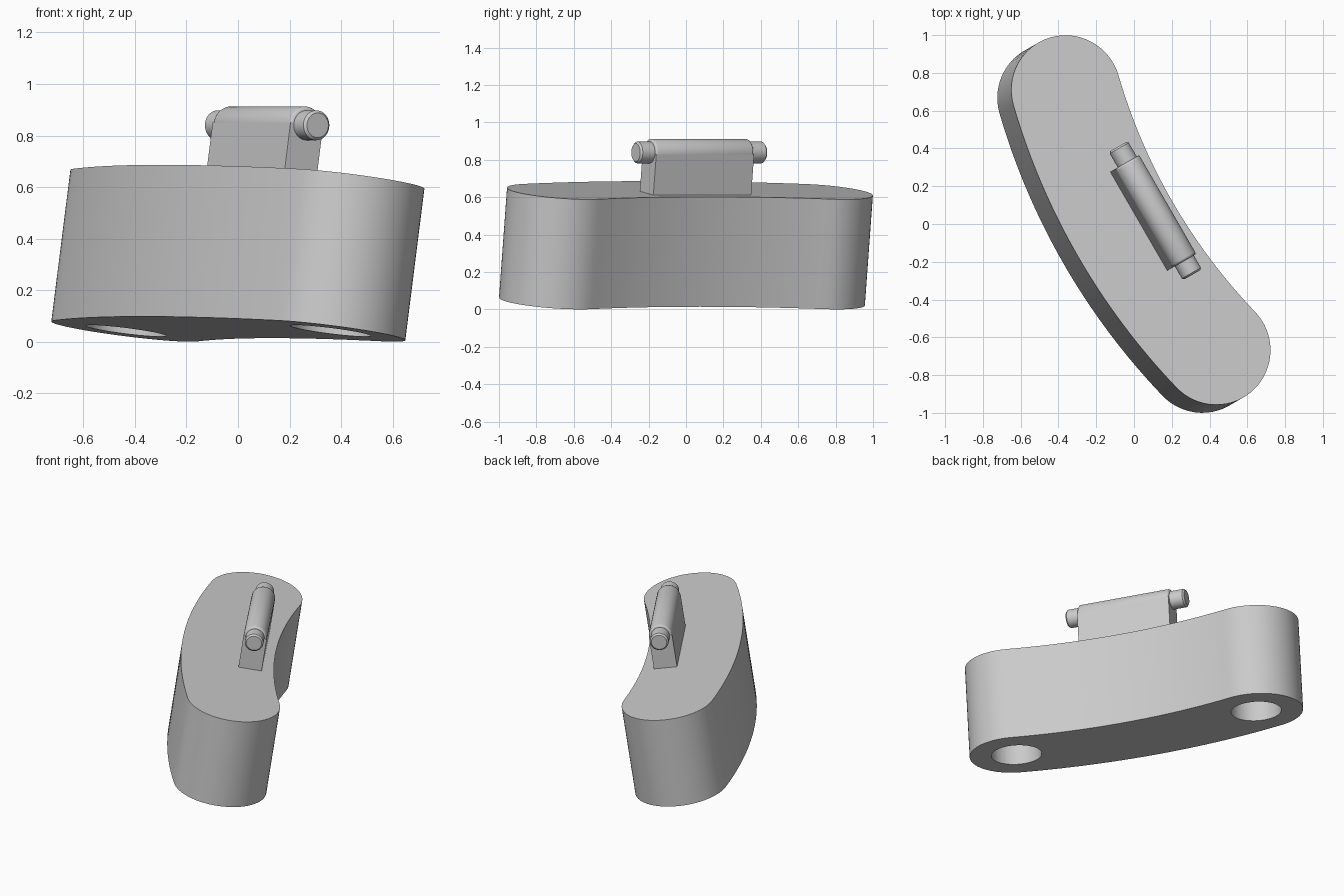
import bpy, bmesh
from math import sin, cos, pi, radians, asin, sqrt
from mathutils import Matrix, Vector

cube = bpy.data.objects.get("Cube")
if cube:
    bpy.data.objects.remove(cube, do_unlink=True)

grey = bpy.data.materials.new("plain grey")
grey.use_nodes = True
colour = (0.6, 0.6, 0.6, 1)
grey.diffuse_color = colour
grey.node_tree.nodes["Principled BSDF"].inputs["Base Color"].default_value = colour

# The whole part is turned in plan and tipped about its long axis
TILT = Matrix.Rotation(radians(-60), 4, 'Z') @ Matrix.Rotation(radians(-8.27), 4, 'X')


def prism(name, outline, start, end, along_x=False):
    """Extrude a closed outline along local z, or along local x."""
    bm = bmesh.new()
    place = (lambda a, b: (start, a, b)) if along_x else (lambda a, b: (a, b, start))
    face = bm.faces.new([bm.verts.new(place(*p)) for p in outline])
    step = Vector((end - start, 0, 0) if along_x else (0, 0, end - start))
    new = bmesh.ops.extrude_face_region(bm, geom=[face])["geom"]
    bmesh.ops.translate(bm, vec=step, verts=[v for v in new if isinstance(v, bmesh.types.BMVert)])
    bmesh.ops.recalc_face_normals(bm, faces=bm.faces)
    mesh = bpy.data.meshes.new(name)
    bm.to_mesh(mesh)
    bm.free()
    mesh.materials.append(grey)
    obj = bpy.data.objects.new(name, mesh)
    obj.matrix_world = TILT
    bpy.context.collection.objects.link(obj)
    return obj


def arc(cx, cy, r, a0, a1, n):
    return [(cx + r * cos(a0 + (a1 - a0) * i / n), cy + r * sin(a0 + (a1 - a0) * i / n))
            for i in range(n + 1)]


def select(obj):
    bpy.ops.object.select_all(action='DESELECT')
    obj.select_set(True)
    bpy.context.view_layer.objects.active = obj


def smooth(obj):
    select(obj)
    bpy.ops.object.shade_smooth_by_angle(angle=radians(35))


def bevel(obj, width, segments):
    mod = obj.modifiers.new("edge rounding", 'BEVEL')
    mod.width, mod.segments = width, segments
    mod.limit_method, mod.angle_limit = 'ANGLE', radians(50)
    select(obj)
    bpy.ops.object.modifier_apply(modifier=mod.name)


# Gently curved slot-shaped body: two concentric arcs joined by round ends
HALF, R, W = 0.793, 3.3, 0.292
MID_Y, BOTTOM, TOP = -0.049, 0.036, 0.63
sweep = asin(HALF / R)
cy = MID_Y + sqrt(R * R - HALF * HALF)
a0, a1 = -pi / 2 - sweep, -pi / 2 + sweep
outline = arc(0, cy, R + W, a0, a1, 32)
outline += arc(HALF, MID_Y, W, a1, a1 + pi, 32)[1:-1]
outline += arc(0, cy, R - W, a1, a0, 32)
outline += arc(-HALF, MID_Y, W, a0 + pi, a0 + 2 * pi, 32)[1:-1]
body = prism("curved_body", outline, BOTTOM, TOP)

# Blind round sockets in the underside
for side in (-1, 1):
    cutter = prism("socket_cutter", arc(side * HALF, MID_Y, 0.157, 0, 2 * pi, 48)[:-1],
                   BOTTOM - 0.1, BOTTOM + 0.45)
    cutter.hide_render = True
    mod = body.modifiers.new("socket", 'BOOLEAN')
    mod.operation, mod.object, mod.solver = 'DIFFERENCE', cutter, 'EXACT'
    select(body)
    bpy.ops.object.modifier_apply(modifier=mod.name)
    bpy.data.objects.remove(cutter, do_unlink=True)
smooth(body)

# Sharp-edged upright web rising from the top face
PIN_Y, PIN_Z, LUG_R, LUG_X = 0.011, 0.85, 0.073, 0.302
low, high = TOP - 0.03, PIN_Z
web = [(PIN_Y - LUG_R, low), (PIN_Y + LUG_R, low), (PIN_Y + LUG_R, high), (PIN_Y - LUG_R, high)]
prism("hinge_web", web, -LUG_X, LUG_X, along_x=True)


def rod(name, radius, start, end, rounding, segments):
    obj = prism(name, arc(PIN_Y, PIN_Z, radius, 0, 2 * pi, 40)[:-1], start, end, along_x=True)
    bevel(obj, rounding, segments)
    smooth(obj)


# Barrel with rounded rims along the top of the web, and a pin stub at each end
rod("hinge_barrel", LUG_R, -LUG_X, LUG_X, 0.014, 3)
rod("left_pin", 0.058, 0.28, 0.387, 0.01, 1)
rod("right_pin", 0.058, -0.397, -0.28, 0.01, 1)
